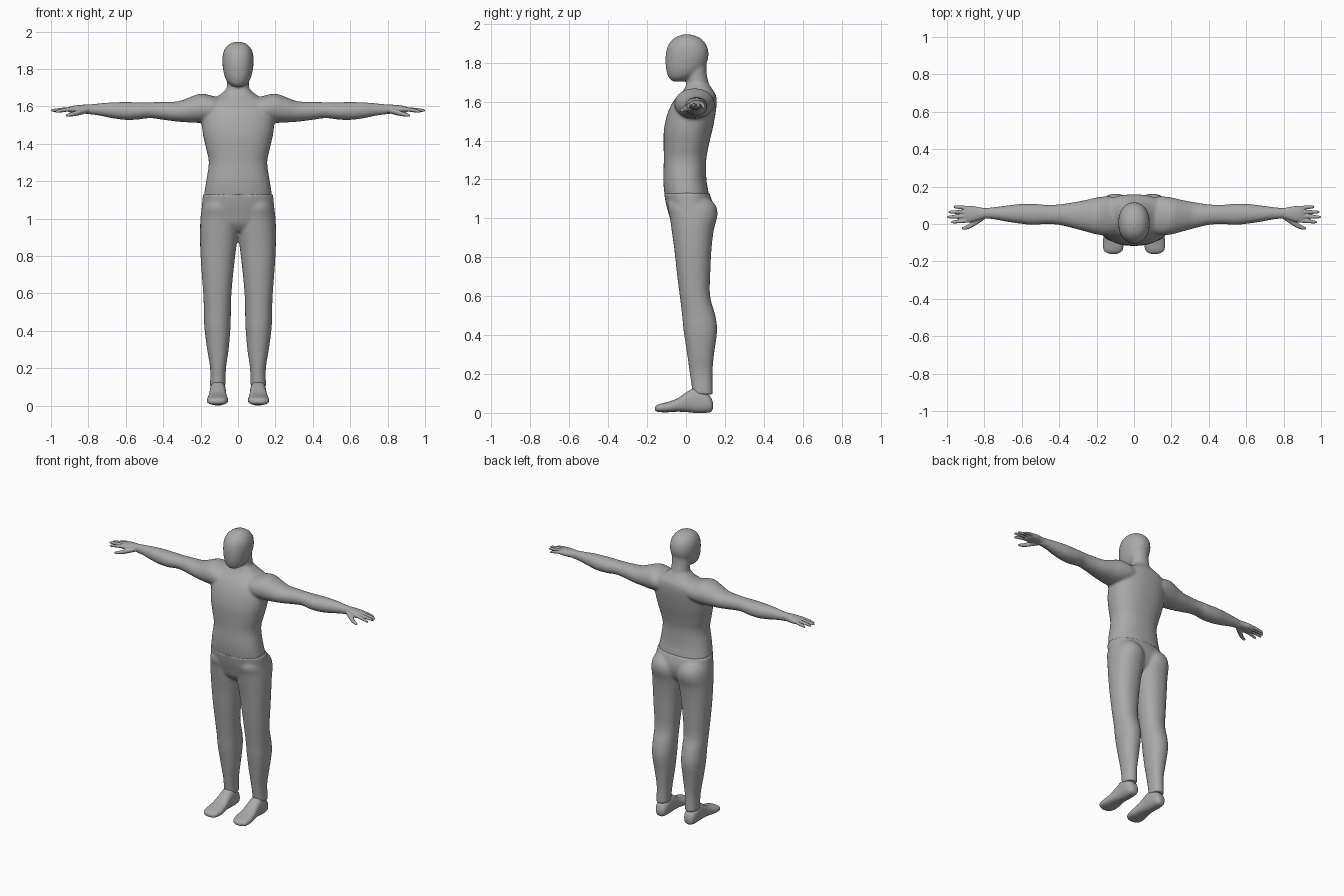
import bpy, bmesh, math

grey = bpy.data.materials.new("plain grey")
grey.diffuse_color = (0.4, 0.4, 0.4, 1)


def smooth_rows(rows, steps=4):
    """Catmull-Rom interpolation between the given cross-sections."""
    out = []
    for i in range(len(rows) - 1):
        a, b, c, d = (rows[max(i - 1, 0)], rows[i], rows[i + 1],
                      rows[min(i + 2, len(rows) - 1)])
        for s in range(steps):
            t = s / steps
            out.append([0.5 * (2 * q + (r - p) * t + (2 * p - 5 * q + 4 * r - w) * t * t
                               + (3 * q - p - 3 * r + w) * t ** 3)
                        for p, q, r, w in zip(a, b, c, d)])
    return out + [list(rows[-1])]


def loft(bm, axis, rows, power=2.0, sides=32, mirror=False):
    """Rows are (position on axis, a0, a1, b0, b1) spans of the other two axes."""
    for sign in ((1, -1) if mirror else (1,)):
        rings = []
        for t, a0, a1, b0, b1 in smooth_rows(rows):
            ring = []
            for k in range(sides):
                ang = 2 * math.pi * k / sides
                c, s = math.cos(ang), math.sin(ang)
                a = (a0 + a1) / 2 + (a1 - a0) / 2 * math.copysign(abs(c) ** (2 / power), c)
                b = (b0 + b1) / 2 + (b1 - b0) / 2 * math.copysign(abs(s) ** (2 / power), s)
                x, y, z = {"x": (t, a, b), "y": (a, t, b), "z": (a, b, t)}[axis]
                ring.append(bm.verts.new((sign * x, y, z)))
            rings.append(ring)
        for r0, r1 in zip(rings, rings[1:]):
            for k in range(sides):
                j = (k + 1) % sides
                bm.faces.new((r0[k], r0[j], r1[j], r1[k]))
        bm.faces.new(rings[0])
        bm.faces.new(rings[-1])


def finish(name, bm, voxel=None, relax=0):
    bmesh.ops.recalc_face_normals(bm, faces=bm.faces[:])
    mesh = bpy.data.meshes.new(name)
    bm.to_mesh(mesh)
    bm.free()
    mesh.materials.append(grey)
    for p in mesh.polygons:
        p.use_smooth = True
    obj = bpy.data.objects.new(name, mesh)
    bpy.context.collection.objects.link(obj)
    if voxel:  # fuse overlapping volumes into one skin
        m = obj.modifiers.new("fuse", "REMESH")
        m.mode = "VOXEL"
        m.voxel_size = voxel
        m.use_smooth_shade = True
        m = obj.modifiers.new("relax", "SMOOTH")
        m.factor = 0.5
        m.iterations = relax
    return obj


# Upper body: torso, neck, head and arms
bm = bmesh.new()
loft(bm, "z", [
    (1.06, -.175, .175, -.09, .11), (1.12, -.181, .181, -.109, .117),
    (1.20, -.170, .170, -.117, .105), (1.30, -.156, .156, -.114, .104),
    (1.38, -.172, .172, -.115, .118), (1.46, -.189, .189, -.113, .137),
    (1.54, -.195, .195, -.095, .152), (1.60, -.190, .190, -.066, .158),
    (1.635, -.150, .150, -.035, .153), (1.66, -.100, .100, -.012, .138),
    (1.69, -.065, .065, .002, .118)], power=2.3, sides=48)
loft(bm, "z", [
    (1.60, -.075, .075, -.01, .13), (1.66, -.07, .07, -.004, .125),
    (1.70, -.06, .06, .003, .115), (1.75, -.059, .059, .0, .106),
    (1.80, -.06, .06, -.02, .105)])
loft(bm, "z", [
    (1.704, -.022, .022, -.068, -.01), (1.716, -.043, .043, -.083, .02),
    (1.735, -.060, .060, -.094, .055), (1.765, -.073, .073, -.102, .088),
    (1.80, -.080, .080, -.105, .107), (1.84, -.084, .084, -.104, .116),
    (1.88, -.081, .081, -.096, .110), (1.91, -.069, .069, -.078, .092),
    (1.932, -.048, .048, -.052, .064), (1.945, -.018, .018, -.016, .026)], power=2.15)
loft(bm, "x", [
    (.08, -.04, .14, 1.54, 1.64), (.14, -.06, .148, 1.52, 1.657),
    (.20, -.056, .142, 1.512, 1.668), (.26, -.04, .128, 1.514, 1.648),
    (.32, -.024, .117, 1.518, 1.627), (.40, -.005, .105, 1.528, 1.624),
    (.47, .0, .103, 1.537, 1.622), (.54, -.005, .108, 1.529, 1.622),
    (.61, .002, .107, 1.528, 1.623), (.68, .012, .099, 1.538, 1.621),
    (.75, .025, .090, 1.552, 1.615), (.82, .030, .083, 1.560, 1.609)],
    power=2.1, mirror=True)
finish("upper_body", bm, 0.008, 6)

# Trousers: pelvis and two legs
bm = bmesh.new()
loft(bm, "z", [
    (.93, -.10, .10, -.04, .07), (.97, -.165, .165, -.072, .115),
    (1.02, -.194, .194, -.088, .135), (1.07, -.193, .193, -.102, .138),
    (1.13, -.187, .187, -.113, .121)], power=2.3, sides=48)
loft(bm, "z", [
    (.095, .068, .150, .035, .138), (.20, .064, .149, .020, .136),
    (.30, .050, .165, .006, .144), (.42, .040, .180, -.012, .160),
    (.50, .038, .182, -.020, .151), (.60, .035, .186, -.032, .124),
    (.72, .024, .195, -.047, .125), (.84, .010, .202, -.060, .131),
    (.94, -.004, .203, -.074, .143), (1.01, -.006, .200, -.084, .161),
    (1.06, .008, .192, -.095, .156), (1.10, .035, .172, -.085, .125)],
    power=2.2, mirror=True)
finish("trousers", bm, 0.008, 5)

# Feet with a flat sole, heel to toe
bm = bmesh.new()
loft(bm, "y", [
    (.138, .090, .126, .020, .055), (.125, .074, .141, .004, .085),
    (.090, .066, .150, .0, .112), (.045, .064, .151, .0, .128),
    (.005, .063, .153, .004, .108), (-.045, .058, .160, .006, .074),
    (-.095, .053, .166, .003, .056), (-.135, .060, .163, .004, .046),
    (-.152, .074, .148, .008, .038), (-.160, .094, .126, .015, .028)],
    power=2.5, mirror=True)
finish("feet", bm)

# Hands: palm, four fingers and thumb
bm = bmesh.new()
loft(bm, "x", [
    (.78, .032, .083, 1.562, 1.608), (.82, .024, .088, 1.562, 1.609),
    (.86, .012, .096, 1.562, 1.606), (.89, .010, .096, 1.565, 1.601),
    (.91, .018, .088, 1.572, 1.594)], power=2.3, mirror=True)
# (start y, tip y, tip x, tip z) for each finger
for y0, y1, tip, z1 in ((.020, .010, .978, 1.570), (.042, .037, 1.0, 1.577),
                        (.064, .064, .992, 1.576), (.085, .092, .965, 1.570)):
    rows = []
    for f, r in ((0, .011), (.35, .0105), (.7, .0095), (.92, .0075), (1, .003)):
        x, y, z = .87 + (tip - .87) * f, y0 + (y1 - y0) * f, 1.585 + (z1 - 1.585) * f * f
        rows.append((x, y - r, y + r, z - r, z + r))
    loft(bm, "x", rows, sides=14, mirror=True)
loft(bm, "x", [
    (.80, .025, .06, 1.566, 1.596), (.835, .0, .045, 1.556, 1.588),
    (.865, -.018, .016, 1.549, 1.577), (.89, -.028, -.003, 1.546, 1.568),
    (.912, -.030, -.014, 1.545, 1.560), (.92, -.026, -.019, 1.548, 1.556)],
    sides=16, mirror=True)
finish("hands", bm, 0.0035, 2)
